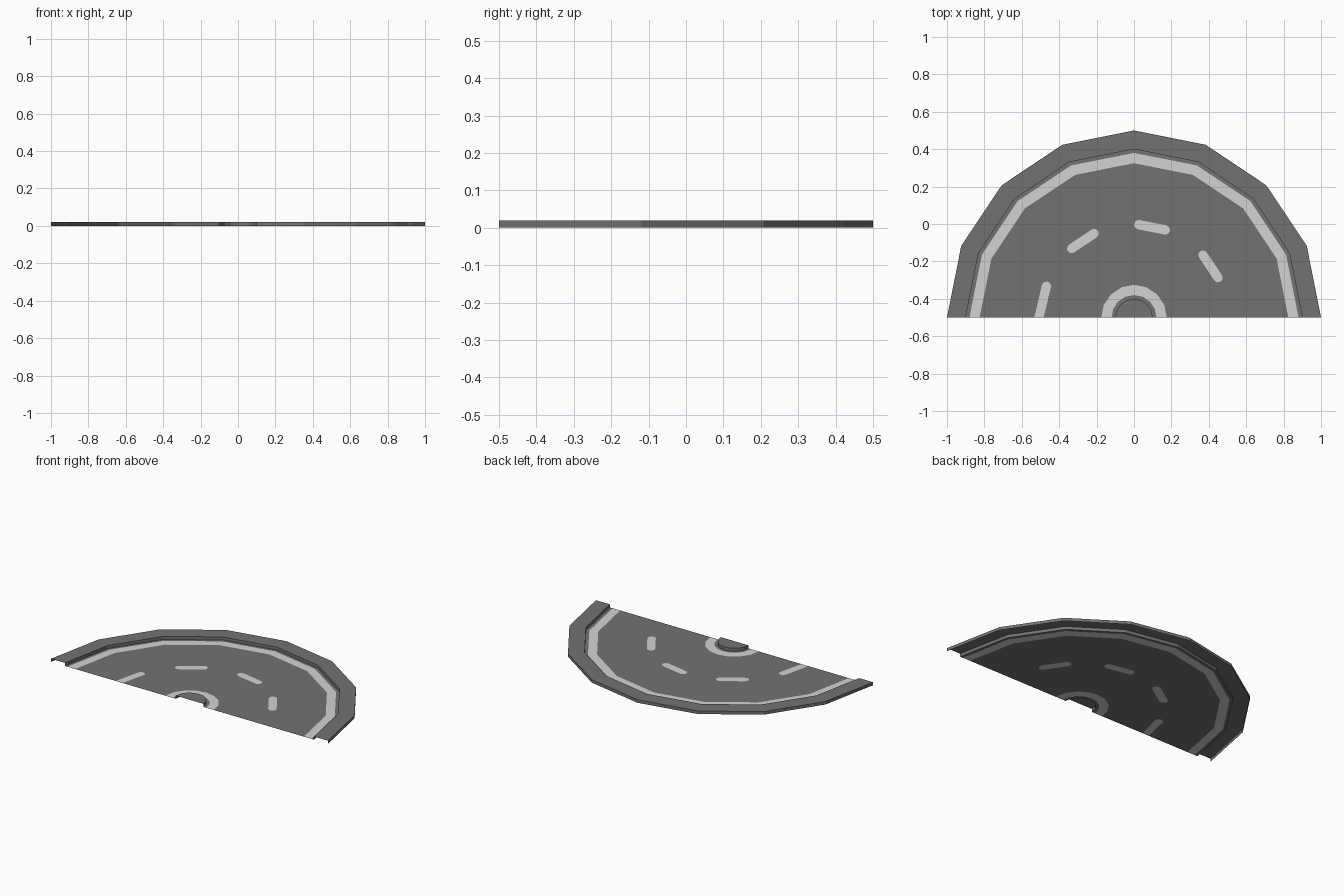
import bpy, math
from mathutils import Vector
from mathutils.geometry import delaunay_2d_cdt

if "Cube" in bpy.data.objects:
    bpy.data.objects.remove(bpy.data.objects["Cube"])

H = 0.02      # kerb height
CY = -0.5     # centre of the half circle
N = 8         # segments per half circle


def material(name, v):
    m = bpy.data.materials.new(name)
    m.diffuse_color = (v, v, v, 1)
    m.use_nodes = True
    m.node_tree.nodes["Principled BSDF"].inputs["Base Color"].default_value = m.diffuse_color
    return m


ASPHALT = material("asphalt grey", 0.17)
PAINT = material("road paint", 0.65)


def arc(r, n=N):
    return [(r * math.cos(math.pi * i / n), CY + r * math.sin(math.pi * i / n)) for i in range(n + 1)]


def make(name, verts, faces, slots=None):
    me = bpy.data.meshes.new(name)
    me.from_pydata(verts, [], faces)
    me.materials.append(ASPHALT)
    if slots:
        me.materials.append(PAINT)
        for p, s in zip(me.polygons, slots):
            p.material_index = s
    ob = bpy.data.objects.new(name, me)
    bpy.context.collection.objects.link(ob)
    return ob


def sweep(name, profile):
    """Sweep an (r, z) profile round the half circle as an open sheet."""
    k = len(profile)
    rings = [arc(r) for r, z in profile]
    verts = [(*rings[j][i], profile[j][1]) for i in range(N + 1) for j in range(k)]
    faces = [(i * k + j, i * k + j + 1, (i + 1) * k + j + 1, (i + 1) * k + j)
             for i in range(N) for j in range(k - 1)]
    return make(name, verts, faces)


def dash(angle, length=0.195, width=0.05, extra=0.0):
    """Rounded lane dash, tangent to the lane, trimmed at the straight edge."""
    a = math.radians(angle)
    c = Vector((0.492 * math.cos(a), CY + 0.492 * math.sin(a)))
    t = Vector((-math.sin(a), math.cos(a)))
    n = Vector((math.cos(a), math.sin(a)))
    r, h = width / 2, length / 2 - width / 2
    pts = []
    for sign, ext in ((1, 0), (-1, extra)):
        for i in range(7):
            b = math.pi * i / 6
            pts.append(c + sign * (n * r * math.cos(b) + t * (h + ext + r * math.sin(b))))
    out = []
    for p in pts:
        q = (p.x, max(p.y, CY))
        if q not in out:
            out.append(q)
    return out


# Road floor: nested regions cut into one flat sheet; the innermost region sets the colour
regions = [(arc(0.9), 0), (arc(0.88), 1), (arc(0.825), 0),
           (arc(0.175), 1), (arc(0.12), 0), (arc(0.1), None)]
# the last dash meets the straight edge, where it is trimmed flat
regions += [(dash(a), 1) for a in (33.75, 78.75, 123.75)]
last = [(-x, y) for x, y in dash(11.25, extra=0.06)]
regions.append((last[::-1], 1))

coords, loops = [], []
for pts, _ in regions:
    loops.append(list(range(len(coords), len(coords) + len(pts))))
    coords += [Vector((round(x, 6), round(y, 6))) for x, y in pts]
v2, _, tris, _, _, origin = delaunay_2d_cdt(coords, [], loops, 1, 1e-5)
faces, slots = [], []
for f, o in zip(tris, origin):
    if o and regions[max(o)][1] is not None:
        a, b, c = (v2[i] for i in f[:3])
        faces.append(f if (b - a).cross(c - a) > 0 else f[::-1])
        slots.append(regions[max(o)][1])
make("road_floor", [(v.x, v.y, 0) for v in v2], faces, slots)

# Raised outer kerb with inner wall, top and outer skirt
sweep("outer_kerb", [(0.9, 0), (0.9, H), (1.0, H), (1.0, 0)])

# Raised centre island: wall and cap
top = [(*p, H) for p in arc(0.1)]
low = [(*p, 0) for p in arc(0.1)]
n = N + 1
make("centre_island", top + low,
     [tuple(range(n))] + [(i, n + i, n + i + 1, i + 1) for i in range(N)])
